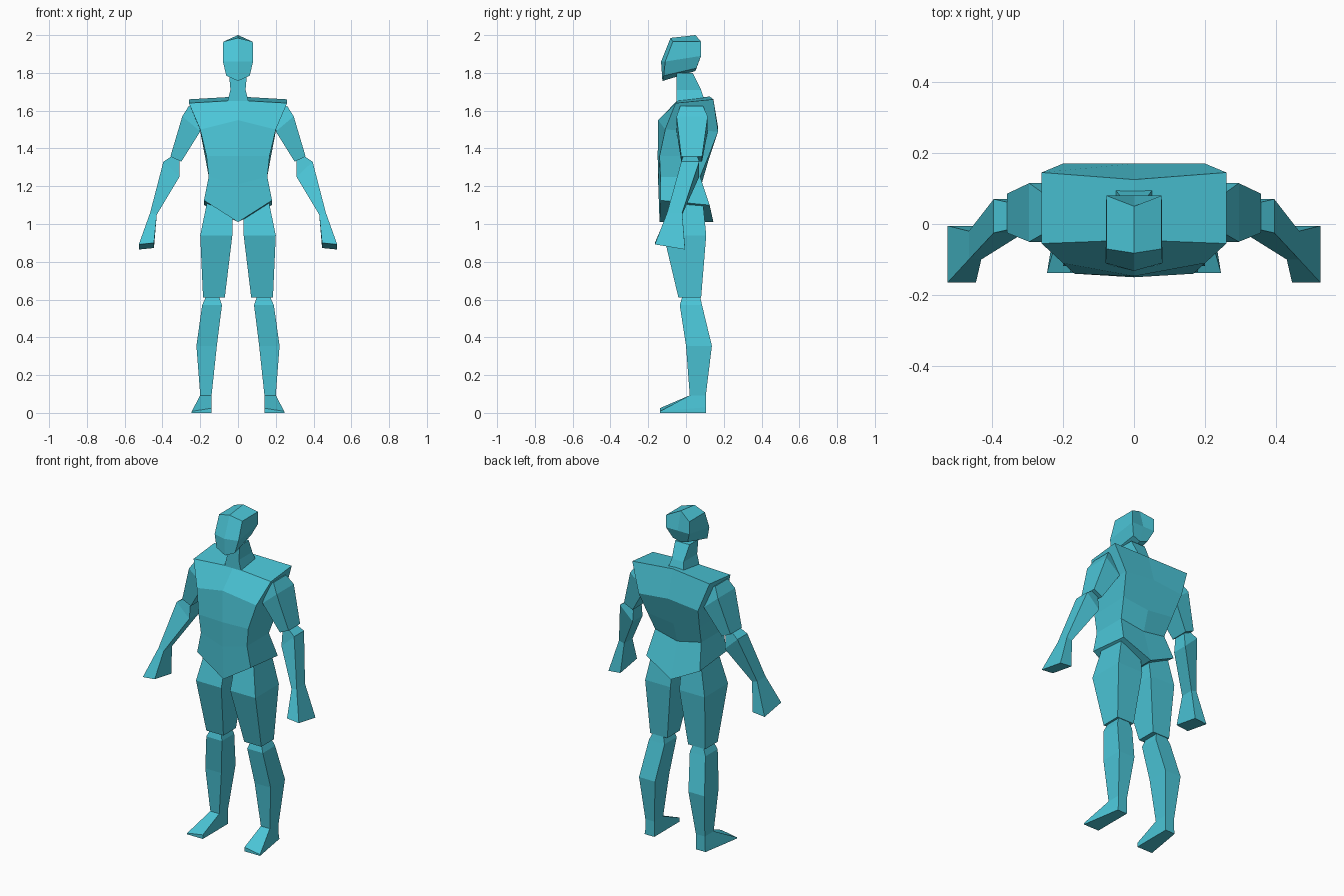
import bpy, bmesh

if "Cube" in bpy.data.objects:
    bpy.data.objects.remove(bpy.data.objects["Cube"])

skin = bpy.data.materials.new("turquoise")
skin.diffuse_color = (0.07, 0.56, 0.68, 1)
skin.use_nodes = True
skin.node_tree.nodes["Principled BSDF"].inputs["Base Color"].default_value = skin.diffuse_color


def loft(name, rings, mirror=False):
    """Skin a stack of equal-sized point rings and cap both ends."""
    bm = bmesh.new()
    loops = [[bm.verts.new(p) for p in ring] for ring in rings]
    n = len(loops[0])
    for a, b in zip(loops, loops[1:]):
        for i in range(n):
            j = (i + 1) % n
            bm.faces.new((a[i], a[j], b[j], b[i]))
    for end in (loops[0], loops[-1]):
        if n == 6:  # split the cap along the centre line
            bm.faces.new((end[0], end[1], end[4], end[5]))
            bm.faces.new((end[1], end[2], end[3], end[4]))
        else:
            bm.faces.new(end)
    bmesh.ops.recalc_face_normals(bm, faces=bm.faces)
    mesh = bpy.data.meshes.new(name)
    bm.to_mesh(mesh)
    bm.free()
    mesh.materials.append(skin)
    ob = bpy.data.objects.new(name, mesh)
    bpy.context.collection.objects.link(ob)
    if mirror:
        ob.modifiers.new("other_side", 'MIRROR')


def body_ring(front_side, front_mid, back_side, back_mid):
    """Symmetric six-point ring; sides are (x, y, z), middles are (y, z)."""
    (fx, fy, fz), (bx, by, bz) = front_side, back_side
    return [(-fx, fy, fz), (0, *front_mid), (fx, fy, fz),
            (bx, by, bz), (0, *back_mid), (-bx, by, bz)]


def limb_ring(xi, zi, xo, zo, yf, yb, drop=0):
    """Four-point ring, inner and outer edge; the back can sit lower."""
    return [(xi, yf, zi), (xo, yf, zo), (xo, yb, zo - drop), (xi, yb, zi - drop)]


# Torso: hem, waist, ribs, chest, shoulders
loft("torso", [
    body_ring((.18, -.135, 1.125), (-.14, 1.01), (.18, .125, 1.10), (.145, 1.01)),
    body_ring((.155, -.135, 1.25), (-.147, 1.21), (.155, .075, 1.25), (.085, 1.22)),
    body_ring((.167, -.14, 1.36), (-.15, 1.36), (.175, .12, 1.36), (.12, 1.34)),
    body_ring((.20, -.11, 1.50), (-.147, 1.55), (.20, .17, 1.49), (.17, 1.51)),
    body_ring((.26, -.055, 1.64), (-.045, 1.655), (.26, .145, 1.66), (.125, 1.675)),
])

# Neck
loft("neck", [
    limb_ring(-.055, 1.65, .055, 1.65, -.05, .10),
    limb_ring(-.04, 1.71, .04, 1.71, -.05, .08),
    limb_ring(-.048, 1.80, .048, 1.80, -.05, .035),
])

# Head: jaw, cheeks, crown
loft("head", [
    body_ring((.062, -.118, 1.785), (-.125, 1.757), (.05, .055, 1.825), (.05, 1.81)),
    body_ring((.08, -.11, 1.86), (-.132, 1.86), (.078, .08, 1.89), (.08, 1.89)),
    body_ring((.078, -.07, 1.965), (-.082, 1.985), (.078, .08, 1.965), (.05, 2.0)),
])

# Upper arms
loft("upper_arms", [
    limb_ring(.20, 1.60, .26, 1.625, -.03, .09),
    limb_ring(.20, 1.49, .295, 1.57, -.05, .115),
    limb_ring(.30, 1.33, .358, 1.357, -.025, .085),
], True)

# Forearms flaring into hands
loft("forearms", [
    limb_ring(.31, 1.335, .35, 1.36, -.015, .06),
    limb_ring(.31, 1.25, .395, 1.33, -.025, .07),
    limb_ring(.43, 1.05, .465, 1.06, -.10, -.02),
    limb_ring(.445, .90, .525, .892, -.165, -.005, .027),
], True)

# Thighs
loft("thighs", [
    limb_ring(.03, 1.05, .165, 1.11, -.085, .09),
    limb_ring(.03, .94, .20, .94, -.118, .107),
    limb_ring(.07, .61, .185, .61, -.04, .08),
], True)

# Lower legs
loft("lower_legs", [
    limb_ring(.10, .615, .17, .615, -.02, .075),
    limb_ring(.085, .57, .19, .57, -.033, .085),
    limb_ring(.112, .355, .22, .355, 0, .137),
    limb_ring(.14, .093, .20, .093, .02, .105),
], True)

# Feet with splayed toes
loft("feet", [
    limb_ring(.14, .093, .20, .093, .02, .105),
    [(.14, -.138, .025), (.245, -.138, .008), (.20, .105, .03), (.14, .105, .03)],
    [(.14, -.138, 0), (.245, -.138, 0), (.205, .105, 0), (.14, .105, 0)],
], True)
